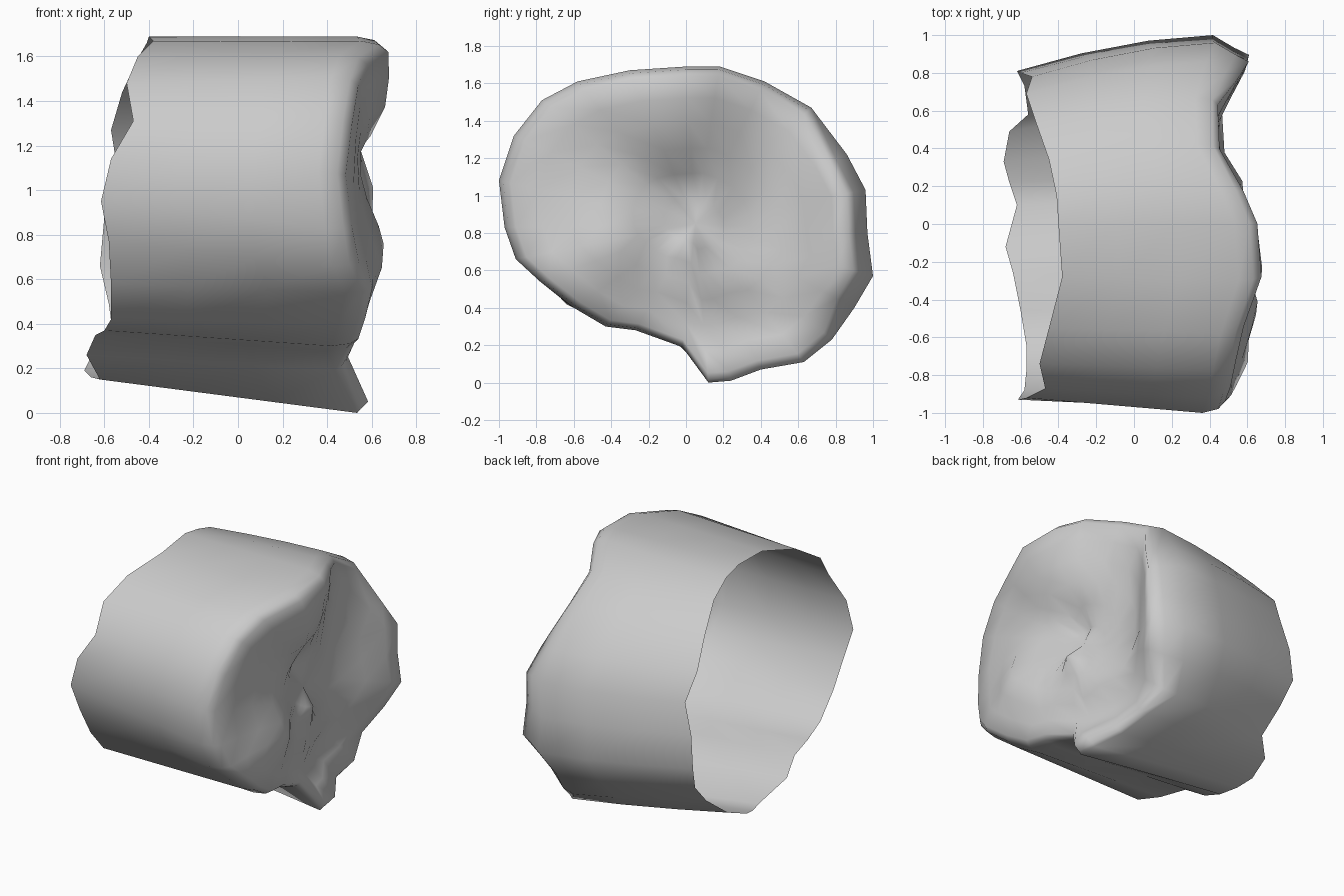
import bpy, bmesh, math

# Outline pairs: (y, z) at the closed end, then (x, y, z) on the ragged open edge
SECTION = [
    (-1.0, 1.08, -.57, -.92, 1.14), (-.92, 1.32, -.47, -.87, 1.31),
    (-.77, 1.51, -.50, -.74, 1.48), (-.58, 1.61, -.45, -.55, 1.60),
    (-.30, 1.67, -.38, -.28, 1.67), (0, 1.69, -.40, 0, 1.69),
    (.18, 1.69, -.41, .15, 1.66), (.42, 1.61, -.45, .34, 1.59),
    (.67, 1.47, -.52, .54, 1.44), (.86, 1.22, -.57, .69, 1.27),
    (.96, 1.03, -.54, .78, 1.08), (.97, .80, -.60, .80, .88),
    (1.0, .57, -.62, .81, .66), (.90, .40, -.58, .73, .49),
    (.78, .23, -.56, .58, .34), (.63, .11, -.66, .49, .25),
    (.40, .07, -.69, .33, .19), (.24, .01, -.66, .22, .16),
    (.12, 0, -.62, .10, .15), (-.02, .19, -.68, -.12, .26),
    (-.27, .28, -.64, -.26, .35), (-.43, .30, -.60, -.46, .37),
    (-.60, .40, -.57, -.64, .42), (-.78, .54, -.57, -.78, .58),
    (-.91, .66, -.58, -.88, .77), (-.97, .83, -.615, -.93, .95)]

# Bumps and dents of the closed end: y, z, height, y width, z width
RELIEF = [
    (-.17, 1.60, .16, .35, .28), (.45, .9, -.13, .20, .9), (.92, .6, .08, .22, .35),
    (-.43, .72, .13, .20, .25), (.18, .05, .07, .18, .15), (.15, .78, -.06, .10, .14),
    (.0, 1.02, -.07, .09, .09), (.03, .76, .10, .09, .09), (.20, .30, -.11, .3, .14),
    (-.97, 1.1, -.05, .15, .3), (.80, .28, -.12, .2, .15), (-.12, 1.32, .06, .2, .15),
    (-.72, .50, .07, .15, .2), (.60, 1.50, -.06, .2, .15), (.92, 1.1, .08, .15, .25),
    (.06, .90, -.09, .25, .28)]


def cap_x(y, z):
    return .53 + sum(h * math.exp(-((y - a) / w) ** 2 - ((z - b) / v) ** 2)
                     for a, b, h, w, v in RELIEF)


def inset(y, z, f):
    return CY + (y - CY) * f, CZ + (z - CZ) * f


CY, CZ = .05, .85
bm = bmesh.new()
rings = []

# Wall lofted from the smaller open end, bulging a little on the far side
open_end = [p[2:] for p in SECTION]
shoulder = []
for y, z, *_ in SECTION:
    iy, iz = inset(y, z, .95)
    drop = .19 if y > .85 else .05 if z < .2 else .12
    shoulder.append((cap_x(iy, iz) - drop, y, z))
for t in (0, .33, .67, 1):
    ring = []
    for p, q in zip(open_end, shoulder):
        x, y, z = [a + (b - a) * t for a, b in zip(p, q)]
        if y > 0:
            y *= 1 + .16 * t * (1 - t)
        ring.append(bm.verts.new((x, y, z)))
    rings.append(ring)

# Rounded rim and dented closed end
for f in (.98, .94, .80, .64, .48, .32, .16):
    ring = []
    for y, z, *_ in SECTION:
        g = f - .05 if y > .85 and f > .9 else f
        back = (.08 if y > .85 else .035) if f == .98 else 0
        iy, iz = inset(y, z, g)
        ring.append(bm.verts.new((cap_x(iy, iz) - back, iy, iz)))
    rings.append(ring)
centre = bm.verts.new((cap_x(CY, CZ), CY, CZ))

n = len(SECTION)
for a, b in zip(rings, rings[1:]):
    for i in range(n):
        j = (i + 1) % n
        bm.faces.new((a[i], a[j], b[j], b[i]))
for i in range(n):
    bm.faces.new((rings[-1][i], rings[-1][(i + 1) % n], centre))
bmesh.ops.recalc_face_normals(bm, faces=bm.faces)
cap = max(bm.faces, key=lambda f: f.calc_center_median().x)
if cap.normal.x < 0:
    bmesh.ops.reverse_faces(bm, faces=bm.faces)
for f in bm.faces:
    f.smooth = True

mesh = bpy.data.meshes.new("hollow_shell")
bm.to_mesh(mesh)
bm.free()
obj = bpy.data.objects.new("hollow_shell", mesh)
bpy.context.collection.objects.link(obj)
